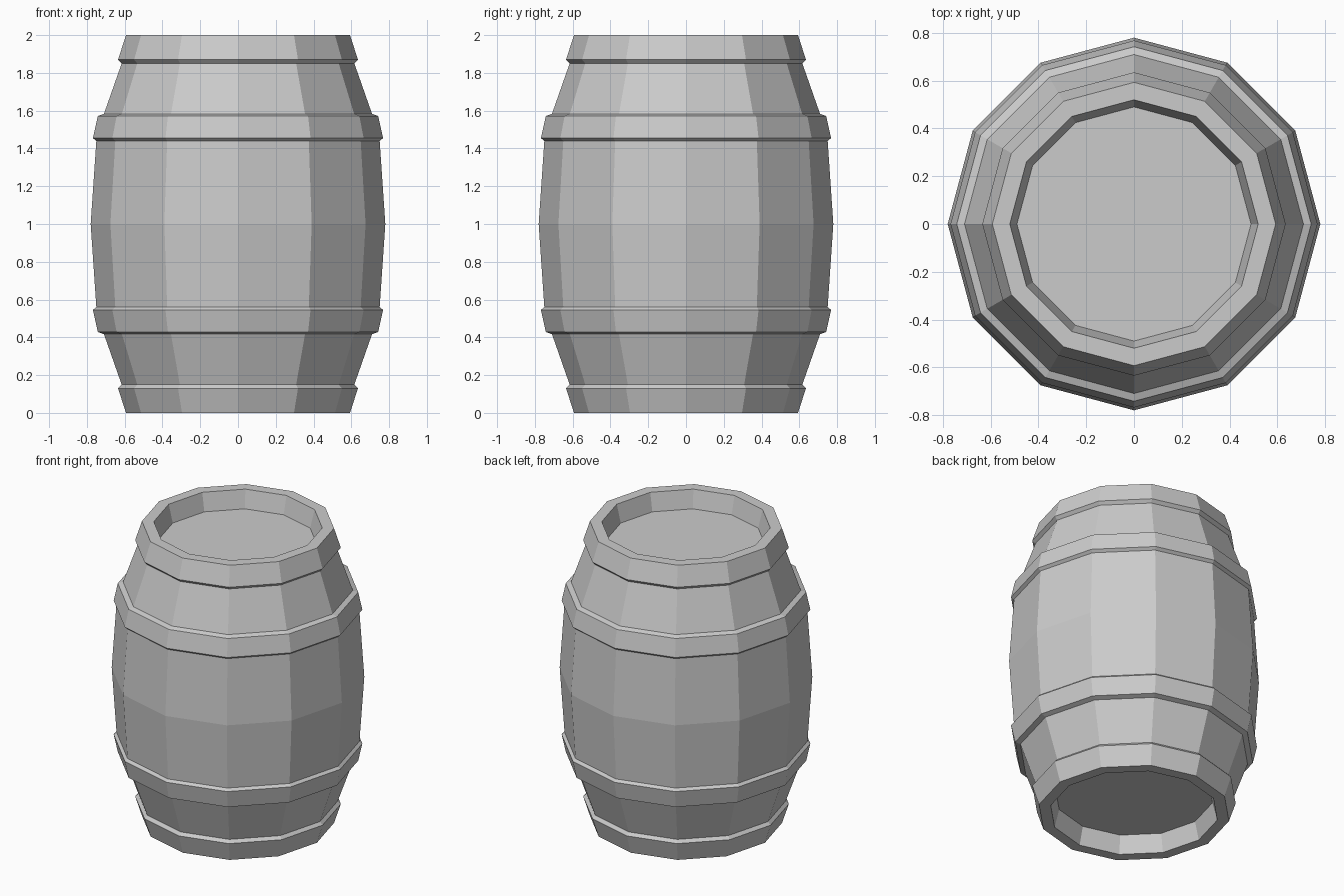
import bpy, bmesh
from math import cos, sin, tau

if "Cube" in bpy.data.objects:
    bpy.data.objects.remove(bpy.data.objects["Cube"])

SIDES = 12


def lathe(name, profile, cap_ends=False, closed=False):
    """Spin (radius, z) points around z into a flat-shaded 12-sided part."""
    bm = bmesh.new()
    rings = [[bm.verts.new((r * cos(tau * i / SIDES), r * sin(tau * i / SIDES), z))
              for i in range(SIDES)] for r, z in profile]
    pairs = list(zip(rings, rings[1:]))
    if closed:
        pairs.append((rings[-1], rings[0]))
    for low, high in pairs:
        for i in range(SIDES):
            j = (i + 1) % SIDES
            bm.faces.new((low[i], low[j], high[j], high[i]))
    if cap_ends:
        bm.faces.new(rings[0][::-1])
        bm.faces.new(rings[-1])
    bmesh.ops.recalc_face_normals(bm, faces=bm.faces[:])
    mesh = bpy.data.meshes.new(name)
    bm.to_mesh(mesh)
    bm.free()
    obj = bpy.data.objects.new(name, mesh)
    bpy.context.collection.objects.link(obj)
    return obj


def flipped(profile):
    """Mirror a profile about the barrel's middle height."""
    return [(r, 2 - z) for r, z in reversed(profile)]


# Barrel body: recessed head, rim, end band, bulging staves; mirrored for the top
lower = [(0.49, 0.12), (0.52, 0.0), (0.593, 0.0), (0.635, 0.13), (0.616, 0.15),
         (0.709, 0.415), (0.75, 0.56)]
lathe("barrel_body", lower + [(0.78, 1.0)] + flipped(lower), cap_ends=True)

# Middle hoops, bevelled and seated slightly into the staves
hoop = [(0.705, 0.415), (0.742, 0.428), (0.768, 0.545), (0.745, 0.565)]
lathe("lower_hoop", hoop, closed=True)
lathe("upper_hoop", flipped(hoop), closed=True)
